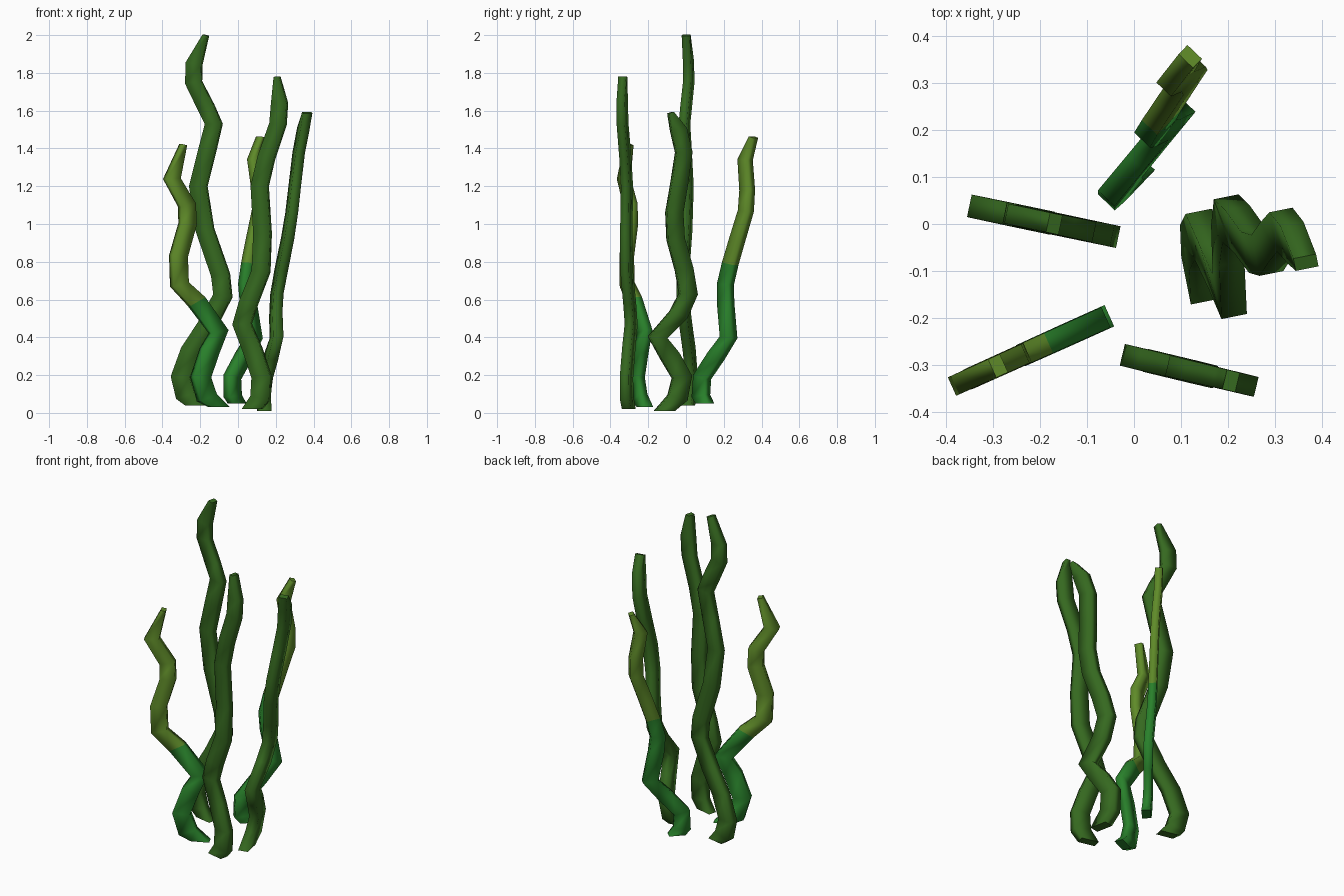
import bpy, bmesh
from mathutils import Vector

cube = bpy.data.objects.get("Cube")
if cube:
    bpy.data.objects.remove(cube)


def material(name, rgb):
    m = bpy.data.materials.new(name)
    m.use_nodes = True
    m.diffuse_color = (*rgb, 1)
    m.node_tree.nodes["Principled BSDF"].inputs["Base Color"].default_value = (*rgb, 1)
    return m


dark = material("dark green", (0.036, 0.14, 0.014))
bright = material("bright green", (0.022, 0.22, 0.024))
olive = material("olive green", (0.115, 0.26, 0.022))


def strand(name, base, along, lean, path, mats, split=9.0, depth=0.05, root=0.052):
    """Flat ribbon: path holds (offset along the plane, height) pairs."""
    base, along, lean = (Vector((*v, 0)) for v in (base, along, lean))
    side = along.normalized()
    across = Vector((-side.y, side.x, 0))
    centres = [base + along * u + lean * z + Vector((0, 0, z)) for u, z in path]
    bm = bmesh.new()
    rings = []
    last = len(path) - 1
    for i, c in enumerate(centres):
        t = (centres[min(i + 1, last)] - centres[max(i - 1, 0)]).normalized()
        # tilt each section partly towards the bend; keep the root level
        tilt = 0.0 if i == 0 else -0.6 * t.dot(side) / max(t.z, 0.4)
        axis = (side + Vector((0, 0, tilt))).normalized()
        f = i / last
        w = root - 0.011 * f
        if i == last:
            w = 0.014
        d = depth / 2 * (1 - 0.15 * f)
        rings.append([bm.verts.new(c + axis * (a * w) + across * (b * d))
                      for a, b in ((-1, -1), (1, -1), (1, 1), (-1, 1))])
    for lo, hi in zip(rings, rings[1:]):
        for k in range(4):
            n = (k + 1) % 4
            bm.faces.new((lo[k], lo[n], hi[n], hi[k]))
    caps = [bm.faces.new(rings[0][::-1]), bm.faces.new(rings[-1])]
    bmesh.ops.recalc_face_normals(bm, faces=bm.faces)
    # soft sides, crisp ends
    for f in bm.faces:
        f.smooth = True
        f.material_index = int(f.calc_center_median().z > split)
    for cap in caps:
        for e in cap.edges:
            e.smooth = False
    me = bpy.data.meshes.new(name)
    bm.to_mesh(me)
    bm.free()
    for m in mats:
        me.materials.append(m)
    bpy.context.collection.objects.link(bpy.data.objects.new(name, me))


# Tall strand on the right
strand("tall_strand", (0, -0.035), (1, -0.21), (0, 0),
       [(-.225, .04), (-.275, .09), (-.302, .19), (-.25, .33), (-.165, .46),
        (-.08, .62), (-.092, .73), (-.175, .97), (-.21, 1.2), (-.165, 1.38),
        (-.128, 1.53), (-.17, 1.62), (-.235, 1.75), (-.232, 1.85), (-.17, 2)],
       [dark])

# Front strand
strand("front_strand", (0, -0.285), (1, -0.24), (0, 0),
       [(.075, .02), (.12, .08), (.125, .19), (.075, .34), (.022, .47), (.055, .58),
        (.122, .75), (.13, .95), (.115, 1.2), (.15, 1.35), (.212, 1.53),
        (.22, 1.64), (.207, 1.78)],
       [dark])

# Leaning strand on the left
strand("leaning_strand", (0.115, 0), (-0.2, 1), (0.148, 0),
       [(-.115, .01), (-.045, .08), (-.022, .19), (-.085, .3), (-.15, .4),
        (-.04, .52), (.012, .63), (-.01, .76), (-.055, .92), (-.062, 1.06),
        (-.035, 1.22), (-.012, 1.38), (-.04, 1.5), (-.082, 1.59)],
       [dark], depth=0.058)

# Two-tone strand at the front right
strand("front_two_tone_strand", (0, -0.172), (1, 0.45), (0, 0),
       [(-.1, .03), (-.165, .08), (-.197, .19), (-.15, .33), (-.103, .43),
        (-.22, .59), (-.31, .68), (-.315, .83), (-.267, 1), (-.27, 1.1),
        (-.35, 1.24), (-.29, 1.42)],
       [bright, olive], split=0.61)

# Two-tone strand at the back
strand("back_two_tone_strand", (0, 0.1), (1, 1.05), (0, 0.09),
       [(-.005, .05), (-.028, .09), (-.03, .19), (.03, .3), (.085, .4), (.055, .58),
        (.045, .68), (.06, .79), (.085, .92), (.115, 1.07), (.112, 1.18),
        (.088, 1.34), (.12, 1.46)],
       [bright, olive], split=0.79, root=0.046)
